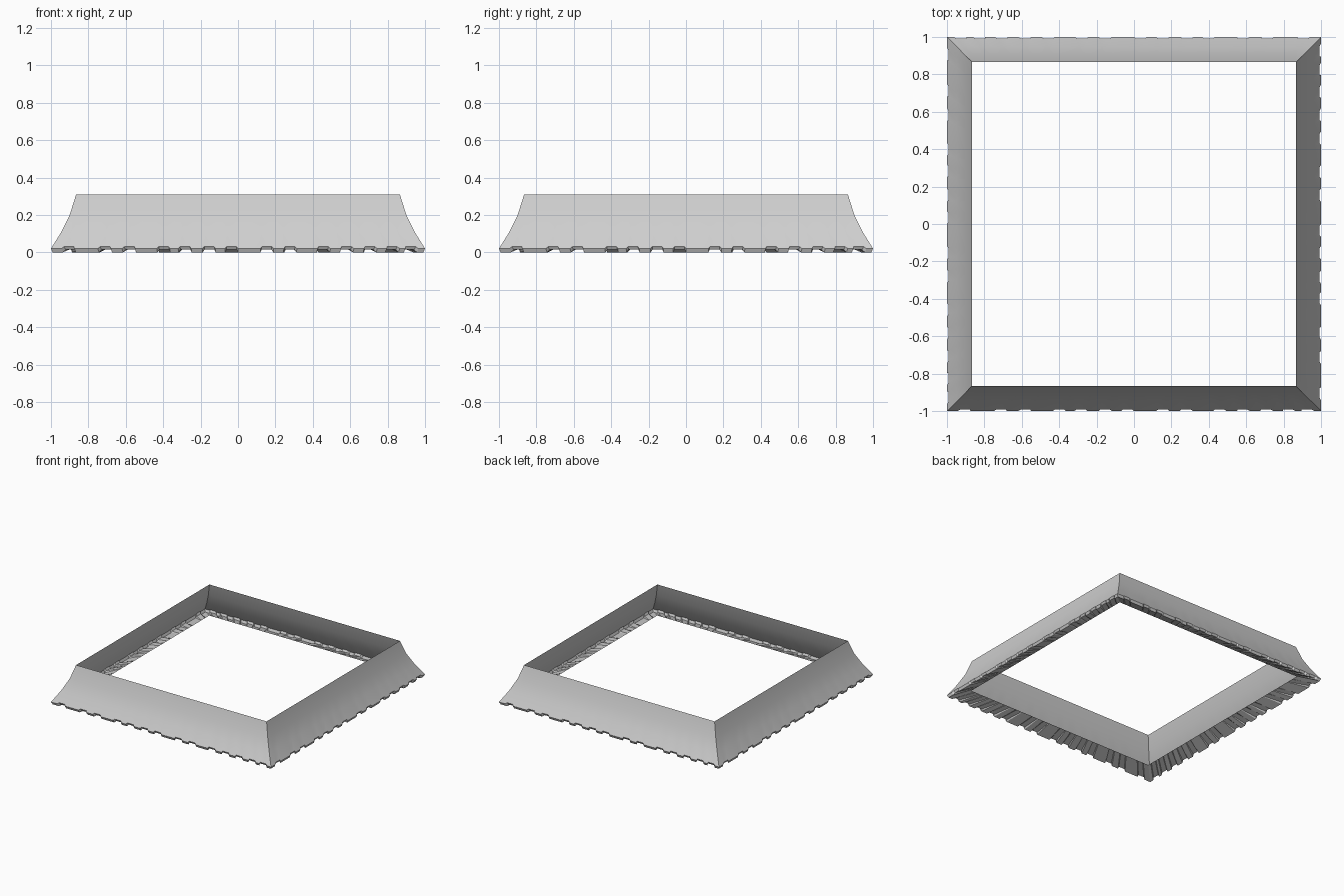
import bpy
import bmesh
import math
from mathutils import Matrix

cube = bpy.data.objects.get("Cube")
if cube:
    bpy.data.objects.remove(cube)

grey = bpy.data.materials.new("light_grey")
grey.use_nodes = True
colour = (0.62, 0.62, 0.62, 1)
grey.diffuse_color = colour
grey.node_tree.nodes["Principled BSDF"].inputs["Base Color"].default_value = colour

# Notch centres along one side of the eave
NOTCHES = [-0.91, -0.715, -0.585, -0.4, -0.285, -0.155, -0.035,
           0.155, 0.28, 0.46, 0.585, 0.71, 0.83, 0.93]
HALF, SLANT = 0.035, 0.008

# Columns along a side: (position, 1 where the edge is notched)
columns = [(-1, 0)]
for c in NOTCHES:
    columns += [(c - HALF, 0), (c - HALF + SLANT, 1),
                (c + HALF - SLANT, 1), (c + HALF, 0)]
columns.append((1, 0))

# Profile points: (distance from centre, height), low and notched
TOP_EDGE = ((1.0, 0.02), (0.993, 0.03))
LOW_EDGE = ((0.991, 0.0), (0.984, 0.014))


def fixed(r, z):
    return ((r, z), (r, z))


def four_sided(name, rows):
    """Sweep a profile along one mitred side, then turn it to all four sides."""
    bm = bmesh.new()
    for k in range(4):
        turn = Matrix.Rotation(k * math.pi / 2, 3, "Z")
        grid = []
        for row in rows:
            line = []
            for t, notched in columns:
                r, z = row[notched]
                co = turn @ Matrix.Identity(3).col[0].copy() * (t * r)
                co += turn @ Matrix.Identity(3).col[1].copy() * -r
                co.z = z
                line.append(bm.verts.new(co))
            grid.append(line)
        for a, b in zip(grid, grid[1:]):
            for i in range(len(columns) - 1):
                bm.faces.new((a[i], a[i + 1], b[i + 1], b[i]))
    bmesh.ops.remove_doubles(bm, verts=bm.verts, dist=0.0005)
    mesh = bpy.data.meshes.new(name)
    bm.to_mesh(mesh)
    bm.free()
    mesh.materials.append(grey)
    obj = bpy.data.objects.new(name, mesh)
    bpy.context.collection.objects.link(obj)
    bpy.ops.object.select_all(action="DESELECT")
    obj.select_set(True)
    bpy.context.view_layer.objects.active = obj
    bpy.ops.object.shade_smooth_by_angle(angle=math.radians(30))
    return obj


# Flared outer roof surface
four_sided("roof_slope", [TOP_EDGE, fixed(0.947, 0.105),
                          fixed(0.9, 0.2), fixed(0.866, 0.308)])
# Thin notched edge along the bottom
four_sided("eave_edge", [LOW_EDGE, TOP_EDGE])
# Underside running inward from the edge
four_sided("soffit", [fixed(0.87, 0.05), LOW_EDGE])
